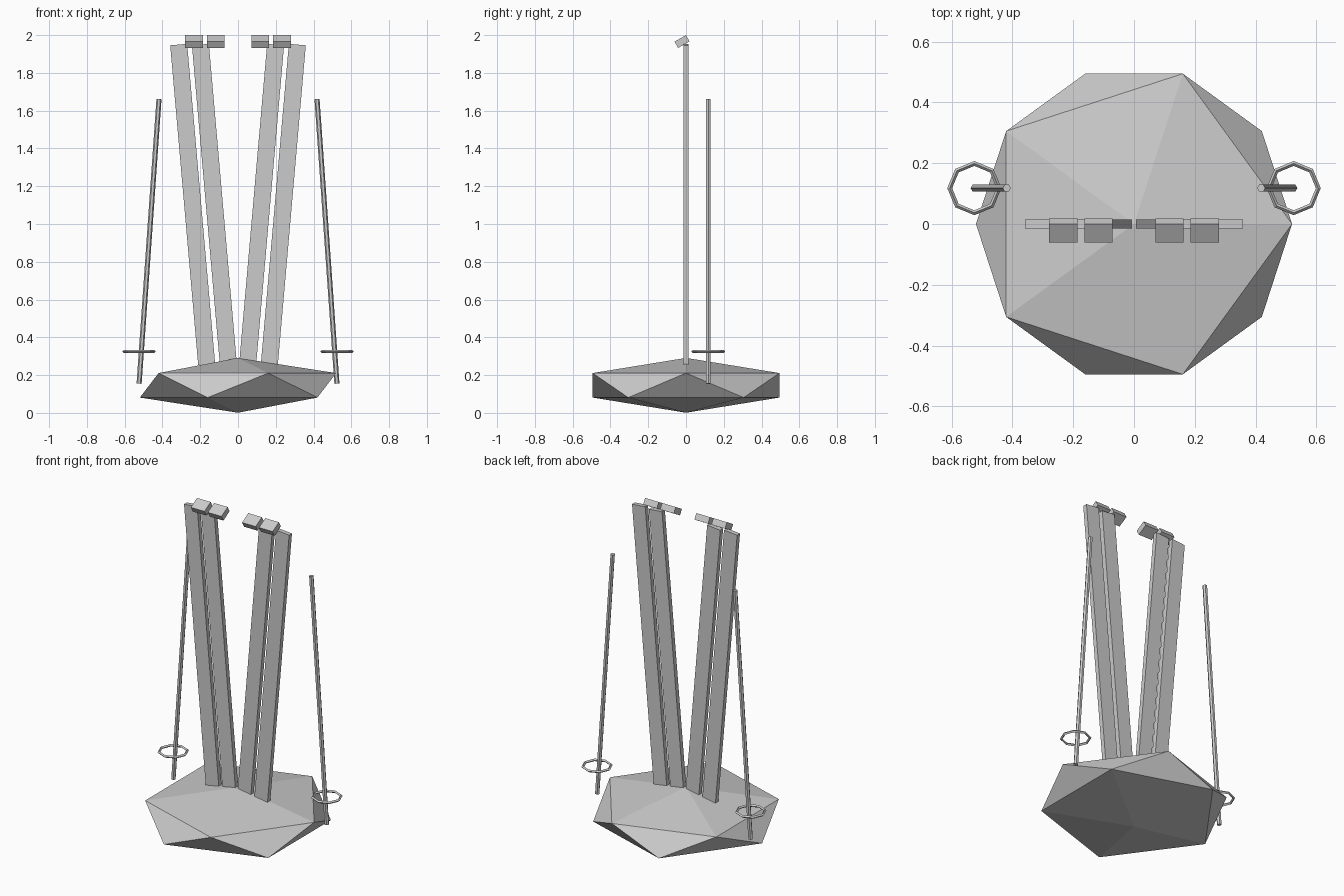
import bpy
from math import radians, pi

cube = bpy.data.objects.get("Cube")
if cube:
    bpy.data.objects.remove(cube, do_unlink=True)

# One plain grey for everything
grey = bpy.data.materials.new("plain grey")
grey.use_nodes = True
colour = (0.6, 0.6, 0.6, 1)
grey.diffuse_color = colour
grey.node_tree.nodes["Principled BSDF"].inputs["Base Color"].default_value = colour


def finish(name, scale=(1, 1, 1), rot=(0, 0, 0)):
    ob = bpy.context.object
    ob.name = name
    ob.scale = scale
    ob.rotation_euler = rot
    ob.data.materials.append(grey)
    return ob


def box(name, loc, size, rot):
    bpy.ops.mesh.primitive_cube_add(size=1, location=loc)
    return finish(name, size, rot)


# Faceted mound at the bottom
bpy.ops.mesh.primitive_ico_sphere_add(subdivisions=1, radius=1, location=(0, 0, 0.146))
finish("snow_mound", (0.581, 0.581, 0.145))

for side, s in (("right", -1), ("left", 1)):
    # Upright skis leaning outwards, each with a bent tip
    for place, ski_x, tip_x in (("inner", 0.125, 0.117), ("outer", 0.24, 0.233)):
        box(f"{side}_{place}_ski", (s * ski_x, 0, 1.103), (0.09, 0.028, 1.7),
            (0, s * radians(5), 0))
        box(f"{side}_{place}_ski_tip", (s * tip_x, -0.021, 1.966), (0.093, 0.07, 0.038),
            (radians(30), 0, 0))

    # Pole leaning inwards
    bpy.ops.mesh.primitive_cylinder_add(vertices=6, radius=0.0135, depth=1.51,
                                        location=(s * 0.471, 0.118, 0.908))
    pole = finish(f"{side}_pole", rot=(0, -s * radians(4), 0))
    for v in pole.data.vertices:
        v.co.x, v.co.y = v.co.y, -v.co.x

    # Ring basket near the foot of the pole
    bpy.ops.mesh.primitive_torus_add(major_segments=8, minor_segments=4,
                                     major_radius=0.081, minor_radius=0.008,
                                     location=(s * 0.525, 0.118, 0.325))
    finish(f"{side}_pole_basket")
